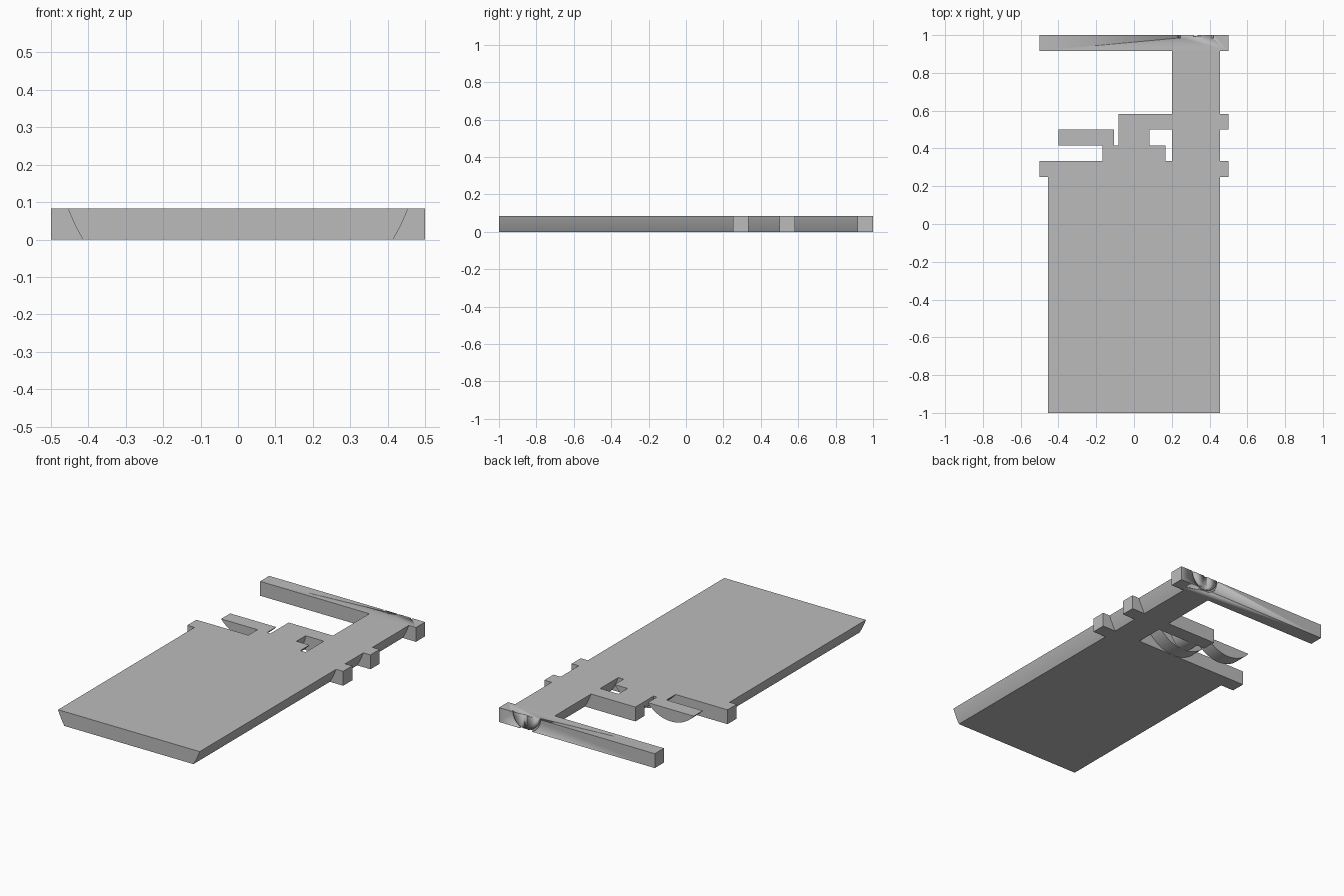
import bpy, bmesh, math

if "Cube" in bpy.data.objects:
    bpy.data.objects.remove(bpy.data.objects["Cube"])

U = 1 / 12  # plate thickness and grid unit
GREY = (0.5, 0.5, 0.5, 1)
mat = bpy.data.materials.new("plain grey")
mat.use_nodes = True
mat.diffuse_color = GREY
mat.node_tree.nodes["Principled BSDF"].inputs["Base Color"].default_value = GREY


def slab(name, profile, y0, y1):
    """Extrude an x-z outline along y."""
    bm = bmesh.new()
    face = bm.faces.new([bm.verts.new((x, y0, z)) for x, z in profile])
    new = bmesh.ops.extrude_face_region(bm, geom=[face])["geom"]
    for v in new:
        if isinstance(v, bmesh.types.BMVert):
            v.co.y = y1
    bmesh.ops.recalc_face_normals(bm, faces=bm.faces)
    mesh = bpy.data.meshes.new(name)
    bm.to_mesh(mesh)
    bm.free()
    mesh.materials.append(mat)
    obj = bpy.data.objects.new(name, mesh)
    bpy.context.collection.objects.link(obj)
    bpy.ops.object.select_all(action="DESELECT")
    obj.select_set(True)
    bpy.context.view_layer.objects.active = obj
    bpy.ops.object.shade_smooth_by_angle(angle=math.radians(30))
    return obj


def box(x0, x1):
    return [(x0, 0), (x1, 0), (x1, U), (x0, U)]


def curved_sides(x0, x1, steps=8):
    """Flat slab outline whose sides curve inward toward the bottom."""
    edge = []
    for i in range(steps + 1):
        z = U * i / steps
        edge.append((0.455 - math.sqrt(0.484 ** 2 - (0.25 - z) ** 2), z))
    right = [(x1 - d, z) for d, z in edge]
    left = [(x0 + d, z) for d, z in reversed(edge)]
    return right + left


def bowl(x0, x1, depth, steps=24):
    """Circular segment hanging from the top plane."""
    half, mid = (x1 - x0) / 2, (x0 + x1) / 2
    r = (half ** 2 + depth ** 2) / (2 * depth)
    a = math.asin(min(1, half / r))
    angles = [-a + 2 * a * i / steps for i in range(steps + 1)]
    return [(mid + r * math.sin(t), U - depth + r - r * math.cos(t)) for t in angles]


# Main plate and narrow arm
slab("main_plate", curved_sides(-0.455, 0.455), -1, 4 * U)
slab("arm", curved_sides(0.2, 0.455), 4 * U, 11 * U)

# Square cross bars
slab("front_cross_bar", box(-0.5, 0.5), 3 * U, 4 * U)
slab("middle_cross_bar", box(-U, 0.5), 6 * U, 7 * U)
back_bar = slab("back_cross_bar", box(-0.5, 0.5), 11 * U, 1)

# Rounded pieces between the bars
slab("wide_rounded_block", bowl(-2 * U, 2 * U, U), 4 * U, 5 * U)
slab("rounded_neck", bowl(-U, U, U), 5 * U, 6 * U)
slab("side_rounded_block", bowl(-0.4, -0.105, 0.07), 5 * U, 6 * U)

# Half-ring groove and centre slot cut in the back bar
MID = 0.3275
arc = [math.pi * i / 24 for i in range(25)]
ring = [(MID + 0.094 * math.cos(t), U - 0.094 * math.sin(t)) for t in arc]
ring += [(MID + 0.082 * math.cos(t), U - 0.082 * math.sin(t)) for t in reversed(arc)]
ring = [(x, z + 0.002) for x, z in ring]
slot = [(MID + x, z) for x, z in [(-0.009, -0.01), (0.009, -0.01), (0.009, 0.1), (-0.009, 0.1)]]
for outline, depth in ((ring, 0.015), (slot, 0.004)):
    cutter = slab("groove_cutter", outline, 1 - depth, 1.02)
    cutter.hide_render = True
    mod = back_bar.modifiers.new("groove", "BOOLEAN")
    mod.operation = "DIFFERENCE"
    mod.solver = "EXACT"
    mod.object = cutter
    bpy.context.view_layer.objects.active = back_bar
    bpy.ops.object.modifier_apply(modifier=mod.name)
    bpy.data.objects.remove(cutter)
